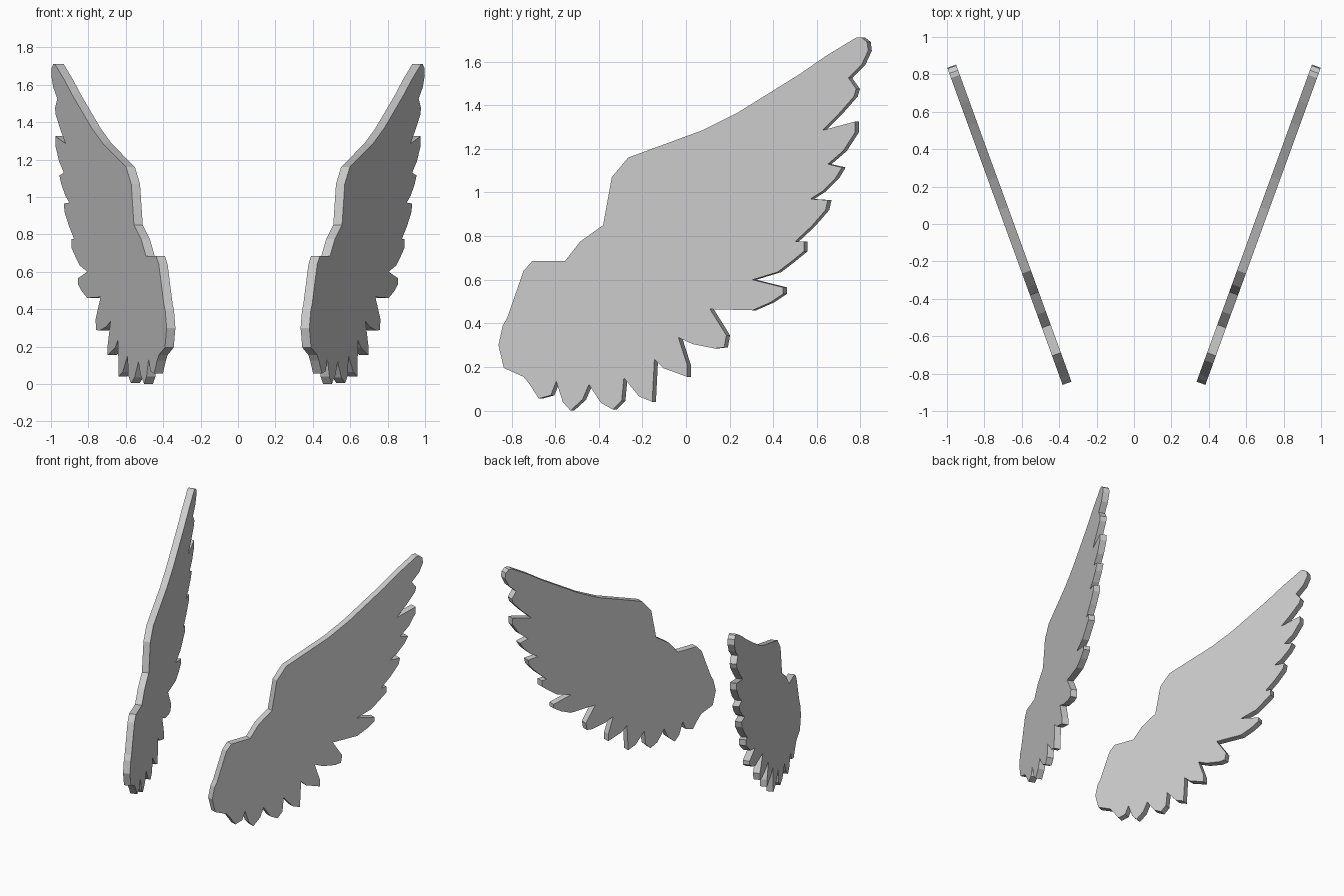
import bpy, bmesh, math
from mathutils import Vector

ANGLE = math.radians(20)      # each wing flares outwards towards the back
THICK = 0.05

# Wing silhouette in side view (y, z), outer face
leading_edge = [
    (-.835, .195), (-.86, .30), (-.84, .39), (-.82, .425), (-.745, .64),
    (-.705, .685), (-.555, .685), (-.485, .775), (-.38, .85), (-.34, 1.07),
    (-.265, 1.16), (.075, 1.285), (.235, 1.365), (.525, 1.545), (.64, 1.625),
    (.78, 1.71)]

# Feathers from the tip down to the root, one row each
feathers = [
    [(.805, 1.71), (.83, 1.69), (.835, 1.65), (.805, 1.585), (.745, 1.525)],
    [(.78, 1.475), (.77, 1.44), (.70, 1.36), (.625, 1.285)],
    [(.775, 1.325), (.775, 1.275), (.72, 1.19), (.65, 1.13)],
    [(.715, 1.115), (.685, 1.065), (.625, 1.005), (.57, .97)],
    [(.65, .965), (.64, .92), (.575, .845), (.50, .775)],
    [(.54, .775), (.54, .73), (.485, .685), (.42, .635), (.305, .60)],
    [(.445, .565), (.445, .535), (.385, .495), (.305, .46), (.11, .465)],
    [(.185, .345), (.175, .29), (.13, .285), (.03, .305), (-.035, .335)],
    [(.005, .21), (.005, .155), (-.105, .195), (-.145, .235)],
    [(-.155, .04), (-.215, .065), (-.285, .15)],
    [(-.295, .045), (-.335, .005), (-.39, .035), (-.445, .12)],
    [(-.475, .05), (-.53, .0), (-.565, .04), (-.595, .135)],
    [(-.62, .07), (-.675, .055), (-.72, .125), (-.745, .155)]]


def make_wing(name, side):
    outline = leading_edge + [p for f in feathers for p in f]
    inward = Vector((-math.cos(ANGLE), math.sin(ANGLE), 0)) * THICK
    bm = bmesh.new()
    outer = [Vector((0.6946 + math.tan(ANGLE) * y, y, z)) for y, z in outline]
    face = bm.faces.new([bm.verts.new(p) for p in outer])
    # Thicken the plate towards the inside
    ext = bmesh.ops.extrude_face_region(bm, geom=[face], use_keep_orig=True)
    moved = [g for g in ext["geom"] if isinstance(g, bmesh.types.BMVert)]
    bmesh.ops.translate(bm, verts=moved, vec=inward)
    for v in bm.verts:
        v.co.x *= side
    bmesh.ops.recalc_face_normals(bm, faces=bm.faces[:])
    mesh = bpy.data.meshes.new(name)
    bm.to_mesh(mesh)
    bm.free()
    bpy.context.collection.objects.link(bpy.data.objects.new(name, mesh))


make_wing("right_wing", 1)
make_wing("left_wing", -1)
